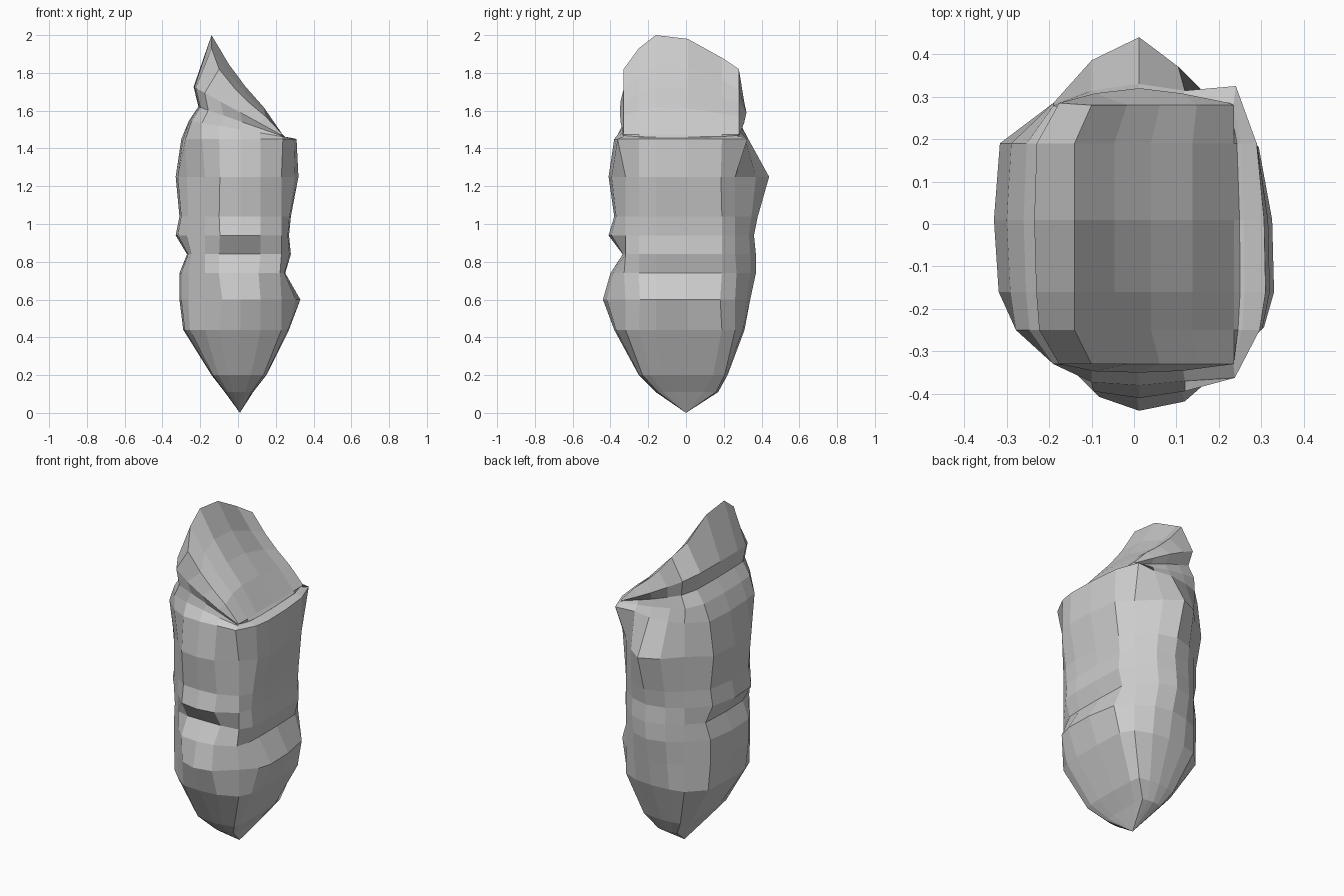
import bpy, bmesh

if "Cube" in bpy.data.objects:
    bpy.data.objects.remove(bpy.data.objects["Cube"])

# height, lean, left, right, front, back of each cross-section
# (lean = rise per unit of x away from the right-hand hinge edge)
BODY = [
    (0.11, 0, -0.07, 0.08, -0.16, 0.17),
    (0.20, 0, -0.14, 0.15, -0.25, 0.22),
    (0.44, 0, -0.29, 0.27, -0.38, 0.31),
    (0.60, 0, -0.31, 0.33, -0.44, 0.34),
    (0.74, 0, -0.31, 0.25, -0.40, 0.37),
    (0.84, 0, -0.27, 0.28, -0.335, 0.37),
    (0.94, 0, -0.33, 0.27, -0.41, 0.36),
    (1.04, 0, -0.31, 0.28, -0.38, 0.38),
    (1.25, 0, -0.33, 0.32, -0.41, 0.44),
    (1.45, 0, -0.30, 0.31, -0.38, 0.33),
    # leaning neck and head
    (1.46, 0.17, -0.26, 0.26, -0.34, 0.30),
    (1.46, 0.35, -0.21, 0.25, -0.33, 0.29),
    (1.46, 0.55, -0.235, 0.25, -0.35, 0.32),
]
HINGE = 0.25


def chamfer(x, y, z):
    """Trim the vertical corners of the body along the diagonals."""
    if z >= 1.45:
        limit = 0.55 if x < 0 else 0.6
    elif x < 0:
        limit = 0.49 if y < 0 else (0.52 if z == 1.25 else 0.465)
    else:
        limit = 0.55 if y < 0 else 0.475
    if min(abs(x), abs(y)) > 0.09:
        cut = max(0, abs(x) + abs(y) - limit) / 2
        x += cut if x < 0 else -cut
        y += cut if y < 0 else -cut
    return x, y


def section(bm, z, lean, left, right, front, back):
    """Flat core box with bulging sides: 5 front columns, 4 right, 5 back, 4 left."""
    s = min(1, -front / 0.33)
    cl, cr = max(left * 0.75, -0.19), min(right * 0.9, 0.24)
    fy, by = -0.33 * s * (0.92 if s < 1 else 1), min(back * 0.93, 0.285)
    right_fy = -0.365 if z == 1.45 else fy
    right_by = 0.325 if z == 1.45 else by
    xs = [cl + (cr - cl) * t for t in (0, 0.21, 0.47, 0.72, 1)]
    ys = [y * s for y in (-0.25, -0.16, 0.01, 0.19)]
    front_y = [fy] + [fy + (front - fy) * t for t in (0.85, 1, 0.8)] + [right_fy]
    back_y = [by] + [by + (back - by) * t for t in (0.65, 1, 0.65)] + [right_by]
    pts = list(zip(xs, front_y))
    pts += [(cr + (right - cr) * k, y) for y, k in zip(ys, (0.8, 1, 0.95, 0.7))]
    pts += list(zip(xs, back_y))[::-1]
    pts += [(cl + (left - cl) * k, y) for y, k in zip(ys, (0.8, 0.92, 1, 0.9))][::-1]
    pts = [chamfer(x, y, z) for x, y in pts]
    return [bm.verts.new((x, y, z + lean * max(0, HINGE - x))) for x, y in pts]


def bridge(bm, a, b):
    n = len(a)
    for i in range(n):
        j = (i + 1) % n
        bm.faces.new((a[i], a[j], b[j], b[i]))


bm = bmesh.new()
rings = [section(bm, *row) for row in BODY]

# pointed foot
tip = bm.verts.new((0.01, 0, 0))
for i in range(18):
    bm.faces.new((tip, rings[0][(i + 1) % 18], rings[0][i]))

# slanted roof as a 5 x 6 grid falling from the left ridge to the right edge
rows = (-0.33, -0.25, -0.16, 0.01, 0.19, 0.28)
ridge = (1.82, 1.93, 2.0, 1.98, 1.88, 1.82)
fall = (1.0, 0.70, 0.48, 0.27, 0.0)
grid = []
for y, top in zip(rows, ridge):
    edge = y in (rows[0], rows[-1])
    x0 = -0.10 if edge else -0.14
    cols = [x0 + (0.235 - x0) * t for t in (0, 0.25, 0.48, 0.74, 1)]
    grid.append([bm.verts.new((x, y, 1.475 + (top - 1.475) * f))
                 for x, f in zip(cols, fall)])
for j in range(5):
    for i in range(4):
        bm.faces.new((grid[j][i], grid[j][i + 1], grid[j + 1][i + 1], grid[j + 1][i]))
rim = grid[0] + [r[4] for r in grid[1:5]] + grid[5][::-1] + [r[0] for r in grid[4:0:-1]]
rings.append(rim)

for a, b in zip(rings, rings[1:]):
    bridge(bm, a, b)

bmesh.ops.recalc_face_normals(bm, faces=bm.faces)
mesh = bpy.data.meshes.new("rock")
bm.to_mesh(mesh)
bm.free()
rock = bpy.data.objects.new("rock", mesh)
bpy.context.collection.objects.link(rock)
